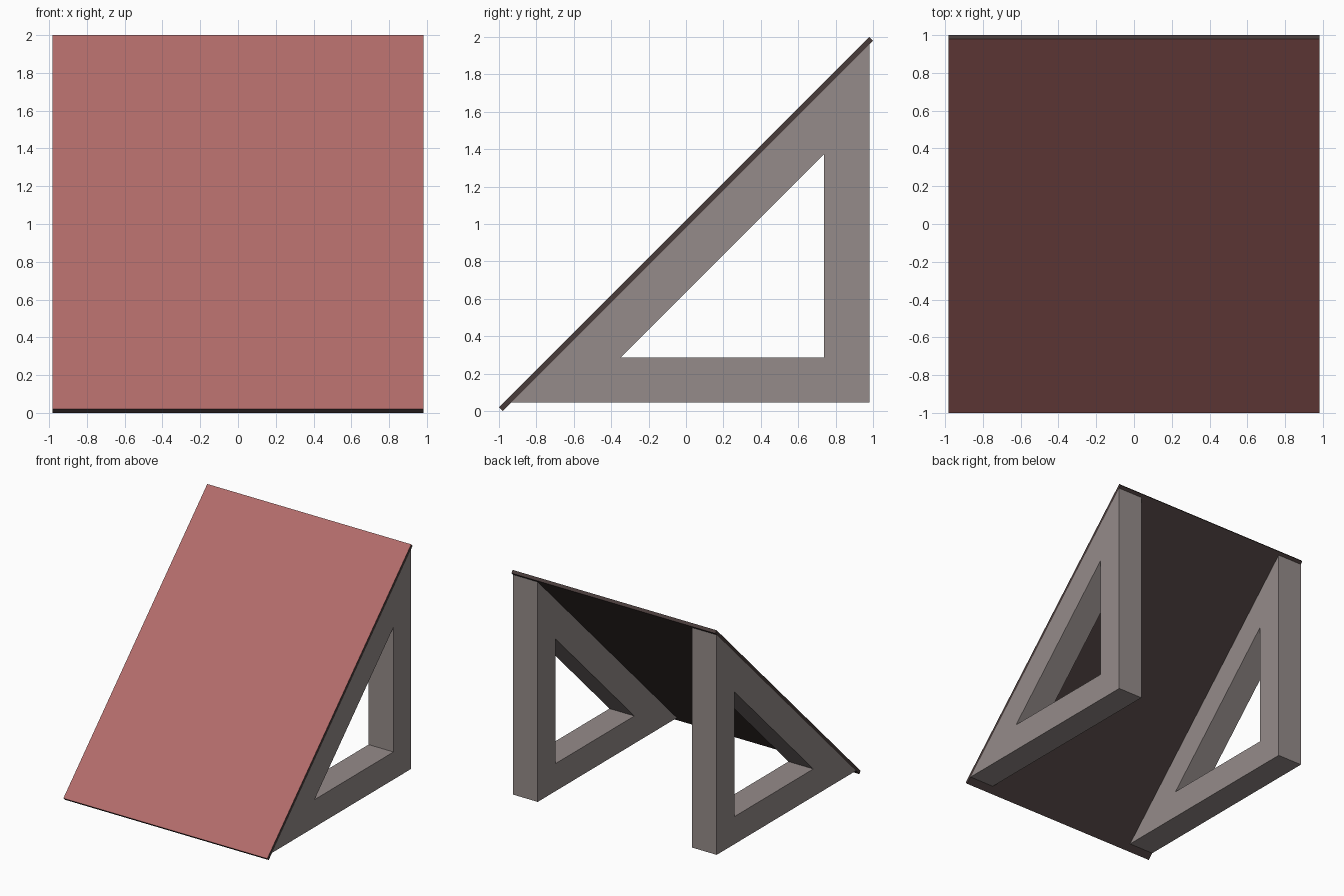
import bpy, bmesh

if "Cube" in bpy.data.objects:
    bpy.data.objects.remove(bpy.data.objects["Cube"])

HALF_W = 0.982   # half width of the ramp
LEG_W = 0.24     # thickness of each triangular support


def material(name, rgb):
    m = bpy.data.materials.new(name)
    m.diffuse_color = (*rgb, 1)
    m.use_nodes = True
    m.node_tree.nodes["Principled BSDF"].inputs["Base Color"].default_value = m.diffuse_color
    return m


red = material("red surface", (0.45, 0.15, 0.145))
dark = material("dark brown edging", (0.065, 0.045, 0.043))
grey = material("warm grey frame", (0.30, 0.26, 0.253))


def finish(name, bm, mats):
    bmesh.ops.recalc_face_normals(bm, faces=bm.faces)
    mesh = bpy.data.meshes.new(name)
    for m in mats:
        mesh.materials.append(m)
    bm.normal_update()
    for f in bm.faces:  # the second material goes on the upward slope
        if len(mats) > 1 and f.normal.z > 0.5 and f.normal.y < -0.5:
            f.material_index = 1
    bm.to_mesh(mesh)
    bm.free()
    obj = bpy.data.objects.new(name, mesh)
    bpy.context.collection.objects.link(obj)
    return obj


# Sloping board: a (y, z) profile extruded across x
bm = bmesh.new()
profile = [(-0.98, 0), (1, 1.98), (0.98, 2), (-1, 0.02)]
face = bm.faces.new([bm.verts.new((-HALF_W, y, z)) for y, z in profile])
ext = bmesh.ops.extrude_face_region(bm, geom=[face], use_keep_orig=True)
bmesh.ops.translate(bm, vec=(2 * HALF_W, 0, 0),
                    verts=[v for v in ext["geom"] if isinstance(v, bmesh.types.BMVert)])
finish("ramp_board", bm, [dark, red])


# Triangular frames: outer and inner triangles joined into a ring with thickness
OUTER = [(-0.935, 0.045), (0.98, 0.045), (0.98, 1.96)]
INNER = [(-0.35, 0.285), (0.737, 0.285), (0.737, 1.372)]


def triangle_frame(name, x0, x1):
    bm = bmesh.new()
    loops = [[bm.verts.new((x, y, z)) for y, z in tri]
             for x, tri in ((x0, OUTER), (x1, OUTER), (x1, INNER), (x0, INNER))]
    for a, b in zip(loops, loops[1:] + loops[:1]):
        for i in range(3):
            j = (i + 1) % 3
            bm.faces.new((a[i], a[j], b[j], b[i]))
    return finish(name, bm, [grey])


triangle_frame("right_support", HALF_W - LEG_W, HALF_W)
triangle_frame("left_support", -HALF_W, LEG_W - HALF_W)
